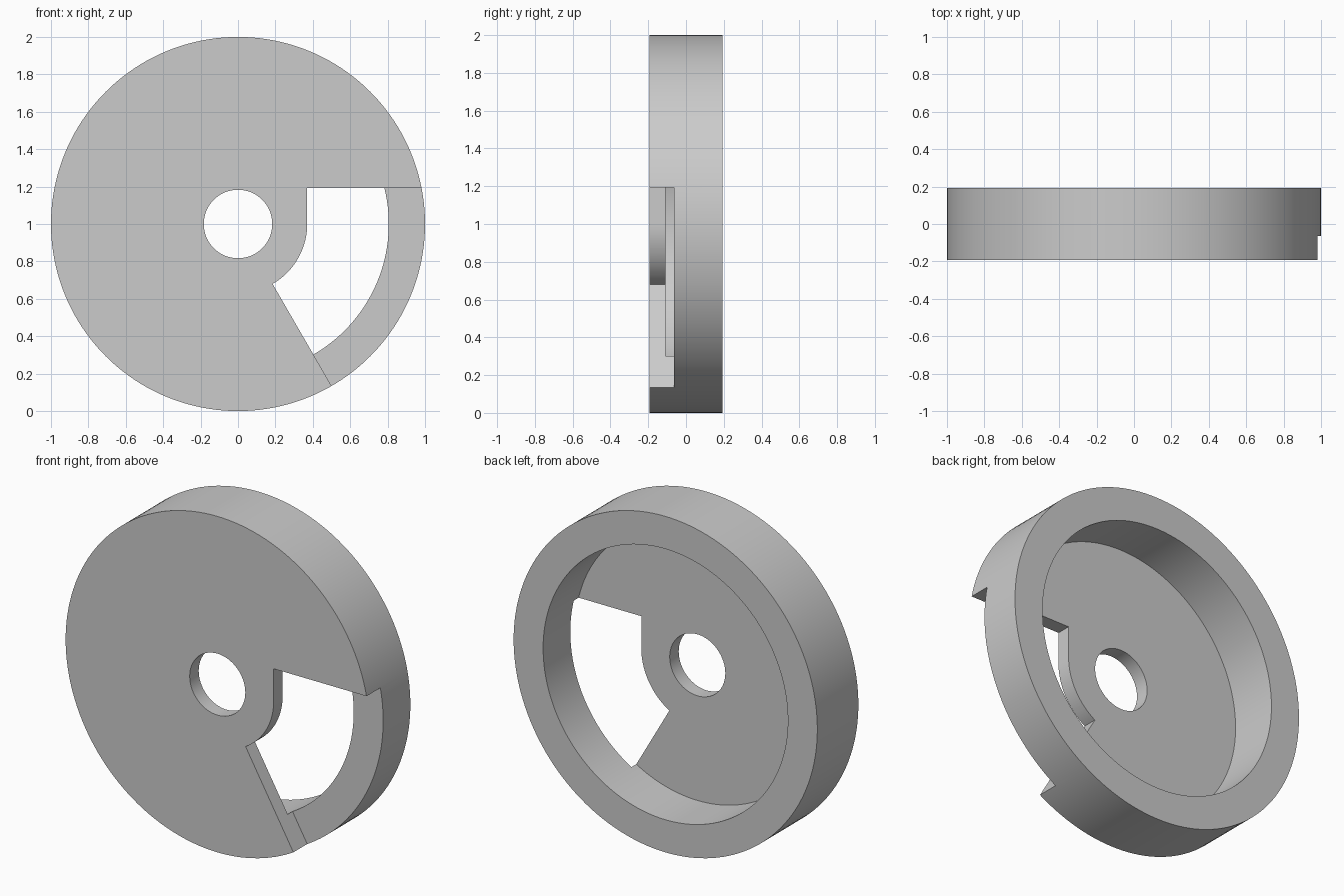
import bpy, bmesh, math

if "Cube" in bpy.data.objects:
    bpy.data.objects.remove(bpy.data.objects["Cube"])

grey = bpy.data.materials.new("plain grey")
grey.diffuse_color = (0.6, 0.6, 0.6, 1)
grey.use_nodes = True
grey.node_tree.nodes["Principled BSDF"].inputs["Base Color"].default_value = grey.diffuse_color

CZ, D = 1.0, 0.193          # wheel centre height, half depth
R_OUT, R_IN, R_HOLE, R_HUB = 1.0, 0.806, 0.183, 0.37
Y_WEB, Y_STEP = -0.108, -0.063
N = 160


def make(name, bm):
    bmesh.ops.recalc_face_normals(bm, faces=bm.faces[:])
    me = bpy.data.meshes.new(name)
    bm.to_mesh(me)
    bm.free()
    me.materials.append(grey)
    ob = bpy.data.objects.new(name, me)
    bpy.context.collection.objects.link(ob)
    return ob


# Dished wheel: closed (radius, y) section swept round the y axis
section = [(R_HOLE, -D), (R_OUT, -D), (R_OUT, D), (R_IN, D), (R_IN, Y_WEB), (R_HOLE, Y_WEB)]
bm = bmesh.new()
rings = []
for i in range(N):
    a = 2 * math.pi * i / N
    rings.append([bm.verts.new((r * math.cos(a), y, CZ + r * math.sin(a))) for r, y in section])
for i in range(N):
    p, q = rings[i], rings[(i + 1) % N]
    for j in range(len(section)):
        k = (j + 1) % len(section)
        bm.faces.new((p[j], p[k], q[k], q[j]))
wheel = make("dished_wheel", bm)

# Window cutter: flat top, round hub side, radial lower edge
outline = [(1.3, CZ + 0.192), (R_HUB, CZ + 0.192)]
for i in range(25):
    a = -math.radians(60) * i / 24
    outline.append((R_HUB * math.cos(a), CZ + R_HUB * math.sin(a)))
a = -math.radians(60)
outline += [(1.5 * math.cos(a), CZ + 1.5 * math.sin(a)), (1.3, CZ + 1.5 * math.sin(a))]
bm = bmesh.new()
face = bm.faces.new([bm.verts.new((x, -0.4, z)) for x, z in outline])
ext = bmesh.ops.extrude_face_region(bm, geom=[face])
for v in ext["geom"]:
    if isinstance(v, bmesh.types.BMVert):
        v.co.y = Y_STEP
cutter = make("window_cutter", bm)
cutter.hide_render = True

# Cut the window and the step in the rim
mod = wheel.modifiers.new("window", 'BOOLEAN')
mod.operation = 'DIFFERENCE'
mod.solver = 'EXACT'
mod.object = cutter
bpy.context.view_layer.objects.active = wheel
wheel.select_set(True)
bpy.ops.object.modifier_apply(modifier=mod.name)
bpy.data.objects.remove(cutter)
bpy.ops.object.shade_smooth_by_angle(angle=math.radians(30))
